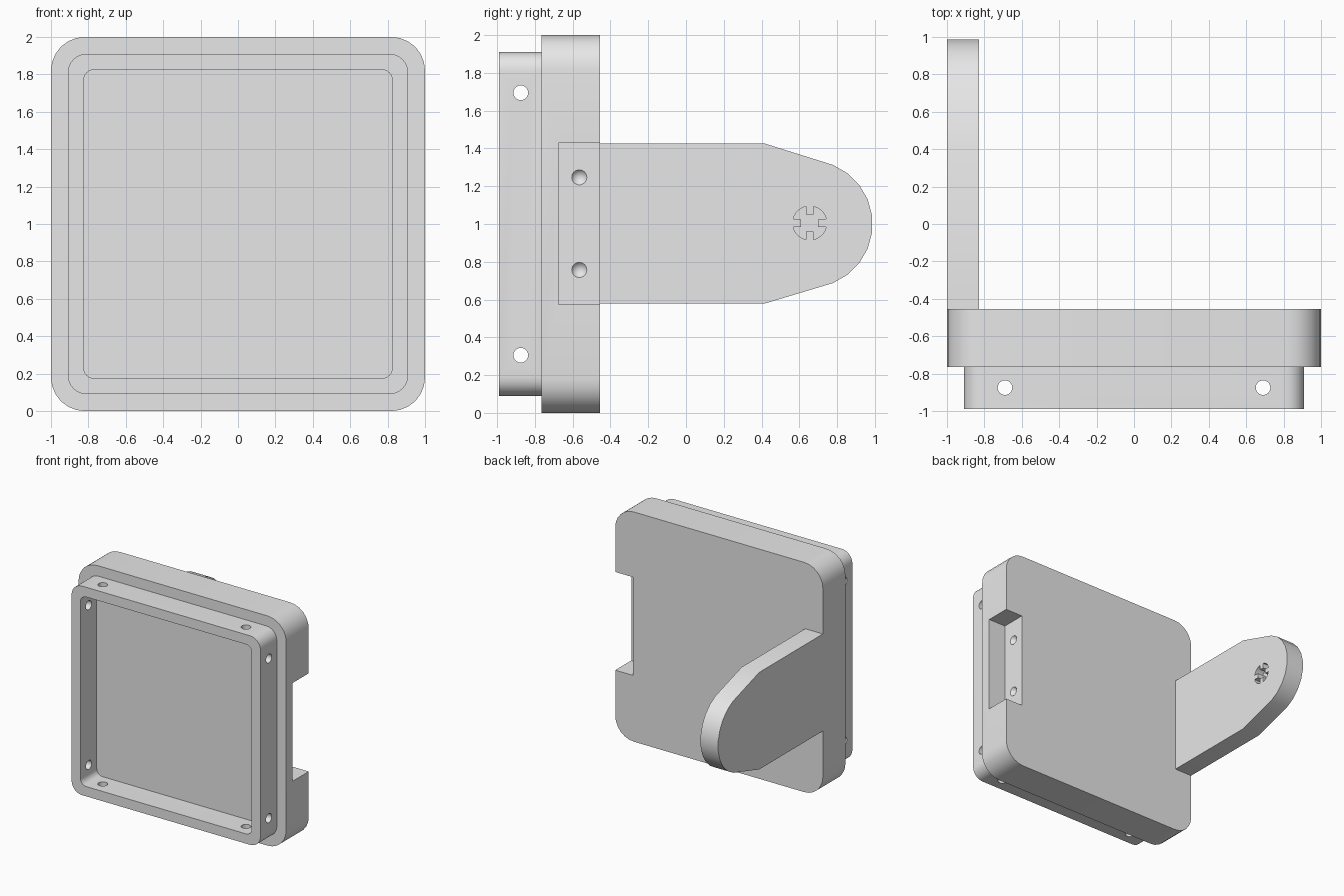
import bpy, bmesh
from math import sin, cos, radians, pi
from mathutils import Matrix, Vector

if "Cube" in bpy.data.objects:
    bpy.data.objects.remove(bpy.data.objects["Cube"], do_unlink=True)

grey = bpy.data.materials.new("light grey")
grey.use_nodes = True
grey.diffuse_color = (0.8, 0.8, 0.8, 1)
for node in grey.node_tree.nodes:
    if node.type == 'BSDF_PRINCIPLED':
        node.inputs["Base Color"].default_value = grey.diffuse_color

PLACE = {'X': lambda u, v, d: (d, u, v),
         'Y': lambda u, v, d: (u, d, v),
         'Z': lambda u, v, d: (u, v, d)}


def finish(name, bm):
    bmesh.ops.recalc_face_normals(bm, faces=bm.faces)
    mesh = bpy.data.meshes.new(name)
    bm.to_mesh(mesh)
    bm.free()
    obj = bpy.data.objects.new(name, mesh)
    bpy.context.collection.objects.link(obj)
    mesh.materials.append(grey)
    return obj


def prism(name, profile, axis, start, end):
    """Extrude a flat outline along one axis."""
    bm = bmesh.new()
    rings = [[bm.verts.new(PLACE[axis](u, v, d)) for u, v in profile] for d in (start, end)]
    for ring in rings:
        bm.faces.new(ring)
    n = len(profile)
    for i in range(n):
        j = (i + 1) % n
        bm.faces.new((rings[0][i], rings[0][j], rings[1][j], rings[1][i]))
    return finish(name, bm)


def arc(cu, cv, r, a0, a1, steps):
    angles = [radians(a0 + (a1 - a0) * i / steps) for i in range(steps + 1)]
    return [(cu + r * cos(a), cv + r * sin(a)) for a in angles]


def rounded_square(half, r, steps=6):
    """Square with rounded corners, centred at height 1."""
    k = half - r
    pts = []
    for q, (su, sv) in enumerate(((1, 1), (-1, 1), (-1, -1), (1, -1))):
        pts += arc(su * k, 1 + sv * k, r, 90 * q, 90 * q + 90, steps)
    return pts


def circle(cu, cv, r, n=24):
    return arc(cu, cv, r, 0, 360, n)[:-1]


def cut(obj, cutters):
    for c in cutters:
        c.hide_render = True
        mod = obj.modifiers.new("cut", 'BOOLEAN')
        mod.operation = 'DIFFERENCE'
        mod.solver = 'EXACT'
        mod.object = c
        bpy.context.view_layer.objects.active = obj
        bpy.ops.object.modifier_apply(modifier=mod.name)
        bpy.data.objects.remove(c, do_unlink=True)


def dimple(y, z):
    """Cone pointing into the notch wall."""
    bm = bmesh.new()
    turn = Matrix.Translation((0.83, y, z)) @ Matrix.Rotation(pi / 2, 4, 'Y')
    bmesh.ops.create_cone(bm, cap_ends=True, segments=24, radius1=0, radius2=0.08,
                          depth=0.1, matrix=turn)
    bmesh.ops.remove_doubles(bm, verts=bm.verts, dist=0.0001)
    return finish("dimple_cutter", bm)


FRONT, STEP, BACK = -0.99, -0.765, -0.455

# Main block with a side notch and two screw dimples
body = prism("body", rounded_square(1, 0.18), 'Y', STEP, BACK)
notch = prism("notch_cutter", [(-0.675, 0.575), (0, 0.575), (0, 1.43), (-0.675, 1.43)],
              'X', 0.83, 1.2)
cut(body, [notch, dimple(-0.565, 0.757), dimple(-0.565, 1.247)])

# Front rim: open frame with pin holes through all four walls
rim = prism("front_rim", rounded_square(0.91, 0.1), 'Y', FRONT, STEP)
cutters = [prism("opening_cutter", rounded_square(0.825, 0.055), 'Y', -1.2, -0.6)]
for s in (-1, 1):
    cutters.append(prism("side_pin", circle(-0.875, 1 + s * 0.695, 0.039), 'X', -1.2, 1.2))
    cutters.append(prism("upright_pin", circle(s * 0.69, -0.875, 0.039), 'Z', -0.2, 2.2))
cut(rim, cutters)

# Hinge arm: straight plate tapering to a round end
tip = arc(0.65, 1, 0.338, -67.5, 67.5, 9)
arm = prism("hinge_arm", [(BACK, 0.58), (0.42, 0.58)] + tip + [(0.42, 1.425), (BACK, 1.425)],
            'X', -1, -0.83)

# Round socket with four inward tabs
socket = []
for q in range(4):
    turn = Matrix.Rotation(q * pi / 2, 2)
    quarter = [(0.045, 0.02)] + arc(0, 0, 0.09, 13, 77, 5) + [(0.02, 0.045)]
    for point in quarter:
        socket.append(Vector((0.655, 1.005)) + turn @ Vector(point))
cut(arm, [prism("socket_cutter", socket, 'X', -0.91, -0.7)])

for obj in (body, rim, arm):
    bpy.ops.object.select_all(action='DESELECT')
    obj.select_set(True)
    bpy.context.view_layer.objects.active = obj
    bpy.ops.object.shade_smooth_by_angle(angle=radians(30))
